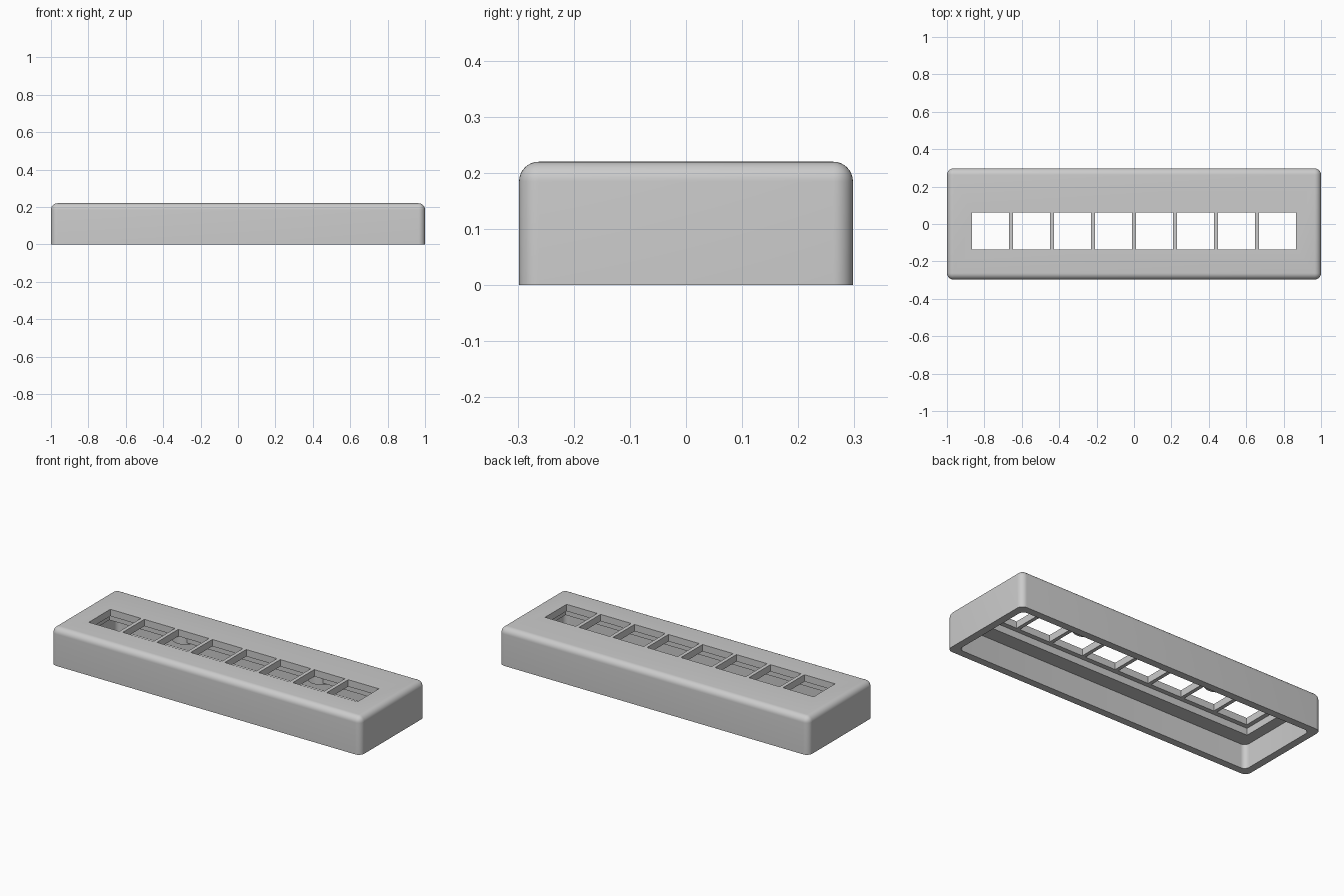
import bpy
import bmesh
from mathutils import Matrix, Vector

if "Cube" in bpy.data.objects:
    bpy.data.objects.remove(bpy.data.objects["Cube"], do_unlink=True)

# Main sizes
LENGTH, DEPTH, HEIGHT = 2.0, 0.595, 0.22
WALL, FILLET = 0.043, 0.035
CEILING, LIP = 0.14, 0.18
HOLE, PITCH, COUNT, HOLE_Y = 0.198, 0.2195, 8, -0.038

grey = bpy.data.materials.new("plain_grey")
grey.use_nodes = True
grey.diffuse_color = (0.6, 0.6, 0.6, 1)
grey.node_tree.nodes["Principled BSDF"].inputs["Base Color"].default_value = (0.6, 0.6, 0.6, 1)


def finish(name, bm):
    mesh = bpy.data.meshes.new(name)
    bm.to_mesh(mesh)
    bm.free()
    mesh.materials.append(grey)
    obj = bpy.data.objects.new(name, mesh)
    bpy.context.collection.objects.link(obj)
    return obj


def activate(obj):
    bpy.ops.object.select_all(action="DESELECT")
    obj.select_set(True)
    bpy.context.view_layer.objects.active = obj


def block(name, size, y, bottom, top, radius=0, round_top=False, x=0):
    """Box with optional rounded upright edges and top rim."""
    bm = bmesh.new()
    scale = Matrix.Diagonal((size[0], size[1], top - bottom, 1))
    place = Matrix.Translation((x, y, (top + bottom) / 2))
    bmesh.ops.create_cube(bm, size=1, matrix=place @ scale)
    if radius:
        middle = (top + bottom) / 2
        edges = []
        for e in bm.edges:
            heights = [v.co.z > middle for v in e.verts]
            if heights[0] != heights[1] or (round_top and all(heights)):
                edges.append(e)
        bmesh.ops.bevel(bm, geom=edges, offset=radius, segments=8,
                        profile=0.5, affect="EDGES")
    return finish(name, bm)


def cut(target, cutter):
    cutter.hide_render = True
    mod = target.modifiers.new("cut", "BOOLEAN")
    mod.operation = "DIFFERENCE"
    mod.solver = "EXACT"
    mod.object = cutter
    activate(target)
    bpy.ops.object.modifier_apply(modifier=mod.name)
    bpy.data.objects.remove(cutter, do_unlink=True)


# Rounded outer case, open underneath
case = block("case", (LENGTH, DEPTH), 0, 0, HEIGHT, FILLET, True)
cut(case, block("cavity", (LENGTH - 2 * WALL, DEPTH - 2 * WALL), 0, -0.1, CEILING, 0.03))

# Long relief slot under the row of windows
cut(case, block("relief_slot", (COUNT * PITCH + 0.03, HOLE + 0.055), HOLE_Y, CEILING - 0.05, LIP))

# Row of square windows
for i in range(COUNT):
    x = (i - (COUNT - 1) / 2) * PITCH
    cut(case, block("window", (HOLE, HOLE), HOLE_Y, LIP - 0.03, HEIGHT + 0.1, x=x))

activate(case)
bpy.ops.object.shade_smooth_by_angle(angle=0.6)

# Round bosses behind the windows, on the underside
for side, name in ((-1, "right_boss"), (1, "left_boss")):
    bm = bmesh.new()
    bmesh.ops.create_cone(bm, cap_ends=True, segments=40, radius1=0.07, radius2=0.07,
                          depth=0.07, matrix=Matrix.Translation(Vector((side * 2 * PITCH, 0.14, 0.165))))
    boss = finish(name, bm)
    activate(boss)
    bpy.ops.object.shade_smooth_by_angle(angle=0.6)
